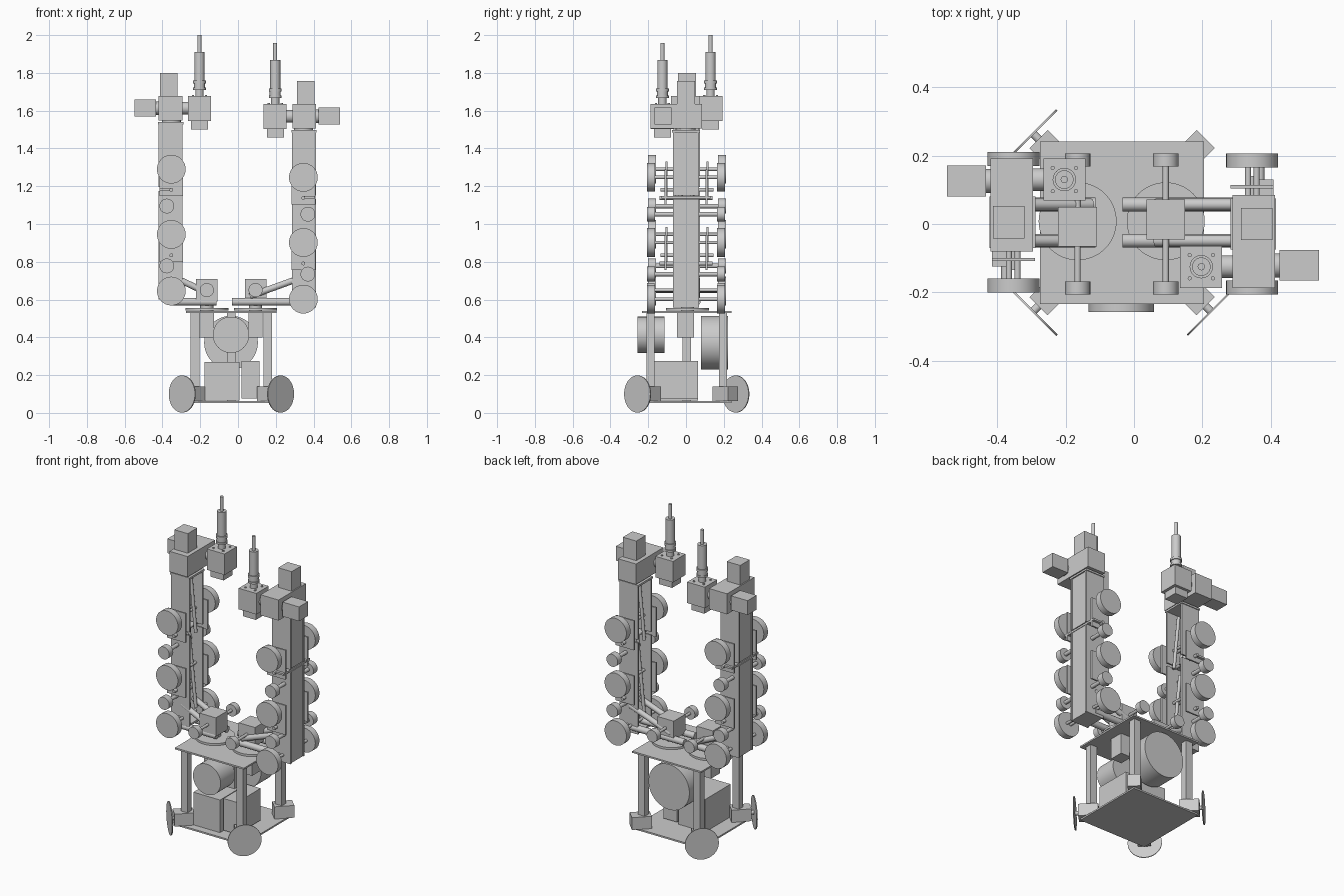
import bpy, bmesh, math
from mathutils import Matrix, Vector

if "Cube" in bpy.data.objects:
    bpy.data.objects.remove(bpy.data.objects["Cube"])

grey = bpy.data.materials.new("plain grey")
grey.diffuse_color = (0.6, 0.6, 0.6, 1)
grey.use_nodes = True
grey.node_tree.nodes["Principled BSDF"].inputs["Base Color"].default_value = grey.diffuse_color
I = Matrix.Identity(4)


def finish(name, bm, m):
    bm.transform(m)
    me = bpy.data.meshes.new(name)
    bm.to_mesh(me)
    bm.free()
    me.materials.append(grey)
    ob = bpy.data.objects.new(name, me)
    bpy.context.collection.objects.link(ob)
    return ob


def box(name, x0, x1, y0, y1, z0, z1, m=I):
    bm = bmesh.new()
    bmesh.ops.create_cube(bm, size=1)
    bmesh.ops.scale(bm, vec=(x1 - x0, y1 - y0, z1 - z0), verts=bm.verts)
    bmesh.ops.translate(bm, vec=((x0 + x1) / 2, (y0 + y1) / 2, (z0 + z1) / 2), verts=bm.verts)
    return finish(name, bm, m)


def rod(name, a, b, r, m=I, n=40):
    a, b = Vector(a), Vector(b)
    bm = bmesh.new()
    bmesh.ops.create_cone(bm, cap_ends=True, segments=n, radius1=r, radius2=r, depth=(b - a).length)
    q = (b - a).to_track_quat('Z', 'Y').to_matrix().to_4x4()
    return finish(name, bm, m @ Matrix.Translation((a + b) / 2) @ q)


# ---- wheeled base ----
CX, CY = -0.035, 0.004
base = Matrix.Translation((CX, CY, 0))
box("base_plate", -.238, .238, -.238, .238, .053, .063, base)
box("deck_plate", -.24, .24, -.238, .238, .53, .54, base)
for sx in (-1, 1):
    for sy in (-1, 1):
        box("corner_post", sx * .193 - .023, sx * .193 + .023,
            sy * .193 - .021, sy * .193 + .021, .06, .53, base)
        turn = base @ Matrix.Rotation(math.atan2(sy, sx), 4, 'Z')
        box("wheel_motor", .231, .346, -.0375, .0375, .063, .14, turn)
        if (sx, sy) != (1, 1):
            rod("drive_wheel", (.365, 0, .1), (.371, 0, .1), .098, turn, 64)
            rod("wheel_axle", (.34, 0, .1), (.367, 0, .1), .012, turn, 16)
box("centre_spine", -.023, .023, -.023, .023, .06, .53, base)
box("battery_box", -.177, .008, -.19, .063, .065, .27)
box("control_box", .018, .113, -.17, .063, .075, .275)
rod("front_drum", (-.037, -.257, .413), (-.037, -.115, .413), .096, n=64)
rod("rear_drum", (-.037, .08, .372), (-.037, .222, .372), .142, n=64)


# ---- one forearm with wrist and tool, inner side facing +x ----
def forearm(m):
    for z0, z1 in ((.60, 1.175), (1.195, 1.53)):
        box("forearm_outer_plate", -.062, -.052, -.062, .062, z0, z1, m)
        for s in (-1, 1):
            box("forearm_side_plate", -.067, .06, s * .065 - .005, s * .065 + .005, z0, z1, m)
    box("joint_bar", -.062, .0, -.13, .13, 1.178, 1.190, m)
    box("forearm_cap", -.07, .064, -.075, .075, 1.528, 1.54, m)
    box("forearm_foot", -.062, .055, -.062, .062, .60, .612, m)
    # pulleys on both faces
    for z in (.645, .945, 1.29):
        rod("pulley_shaft", (-.013, -.17, z), (-.013, .17, z), .009, m, 16)
        rod("pulley_shaft", (.012, -.17, z), (.012, .17, z), .009, m, 16)
        for s in (-1, 1):
            rod("large_pulley", (0, s * .165, z), (0, s * .206, z), .076, m, 48)
    for z in (.778, 1.095):
        rod("idler_shaft", (-.024, -.17, z), (-.024, .17, z), .012, m, 16)
        for s in (-1, 1):
            rod("small_pulley", (-.024, s * .165, z), (-.024, s * .206, z), .039, m, 32)
    for z in (.80, 1.147):
        rod("plate_pin", (0, -.14, z + .034), (0, .14, z + .034), .01, m, 16)
        for s in (-1, 1):
            box("pulley_plate", -.063, .063, s * .109 - .005, s * .109 + .005, z, z + .185, m)
    # slanted link rods inside the channel
    for y in (-.03, .03):
        rod("inner_link", (.035, y, .68), (-.01, y, 1.12), .01, m, 16)
        rod("inner_link", (.035, y, 1.15), (0, y, 1.5), .01, m, 16)
    # wrist
    box("wrist_block", -.067, .058, -.085, .187, 1.548, 1.677, m)
    rod("wrist_neck", (0, 0, 1.535), (0, 0, 1.55), .05, m)
    box("top_motor", -.06, .033, -.047, .047, 1.677, 1.80, m)
    box("side_motor", -.195, -.08, .076, .166, 1.57, 1.66, m)
    rod("side_coupling", (-.085, .121, 1.613), (-.06, .121, 1.613), .035, m)
    rod("tool_coupling", (.05, .125, 1.613), (.095, .125, 1.613), .033, m)
    # tool
    box("tool_block", .088, .211, .064, .187, 1.545, 1.677, m)
    box("tool_motor", .103, .193, .08, .17, 1.50, 1.546, m)
    for r, z0, z1 in ((.022, 1.675, 1.715), (.034, 1.71, 1.722), (.029, 1.72, 1.745),
                      (.034, 1.745, 1.76), (.027, 1.76, 1.91), (.0105, 1.91, 2.0)):
        rod("tool_stage", (.149, .125, z0), (.149, .125, z1), r, m)
    for dx in (-.034, .034):
        for dy in (-.034, .034):
            rod("tool_screw", (.149 + dx, .125 + dy, 1.675), (.149 + dx, .125 + dy, 1.683), .006, m, 12)


forearm(Matrix.Translation((-.353, .005, 0)))
forearm(Matrix.Translation((.346, 0, -.043)) @ Matrix.Rotation(math.pi, 4, 'Z'))


# ---- shoulders: turntable, motor, pulleys and parallel links ----
# shoulder x, block y, elbow x, inner end of flat rods, elbow height of slanted rods, elbow z
for sx, by, ex, inner, ztop, zlow in ((-.165, -.008, -.353, -.113, .725, .588),
                                      (.093, .013, .346, -.033, .72, .588)):
    rod("turntable", (sx, .008, .543), (sx, .008, .556), .114, n=64)
    rod("turntable_neck", (sx, .008, .535), (sx, .008, .60), .035)
    box("turntable_motor", sx - .038, sx + .038, -.047, .042, .40, .53)
    box("shoulder_motor", sx - .057, sx + .057, by - .058, by + .058, .59, .708)
    rod("shoulder_shaft", (sx, -.17, .65), (sx, .17, .65), .009, n=16)
    for s in (-1, 1):
        rod("shoulder_pulley", (sx, s * .168, .65), (sx, s * .206, .65), .037, n=32)
        y = .004 + s * .053
        rod("lower_link", (inner, y, zlow), (ex, y, zlow), .02, n=24)
        start = sx + (.04 if ex < 0 else -.03)
        rod("upper_link", (start, y, .618), (ex, y, ztop), .017, n=24)

# smooth round surfaces, keep sharp rims
for ob in bpy.data.objects:
    ob.select_set(True)
    bpy.context.view_layer.objects.active = ob
bpy.ops.object.shade_smooth_by_angle(angle=math.radians(35))
